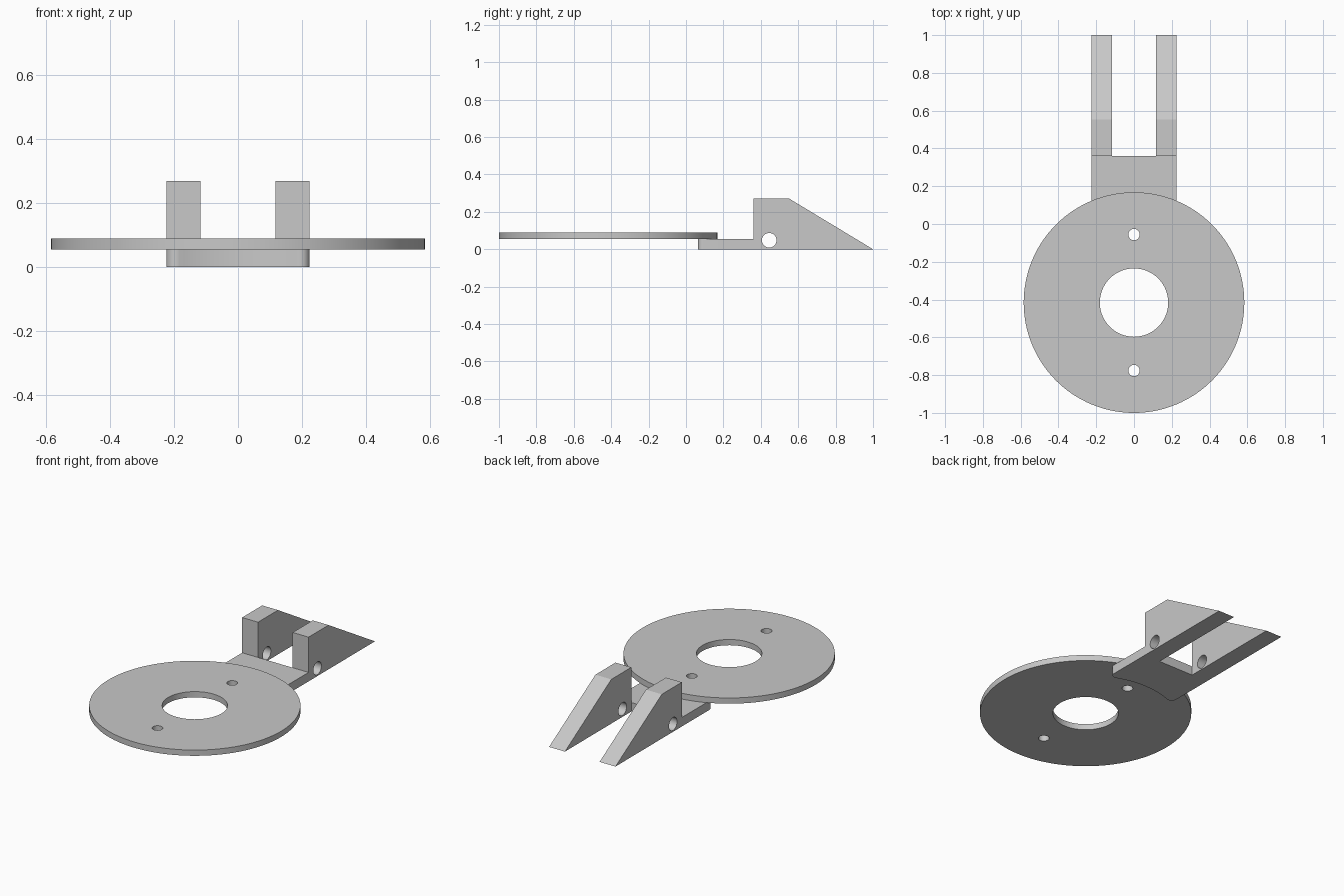
import bpy
import math
from math import cos, sin, pi
from mathutils import Matrix

cube = bpy.data.objects.get("Cube")
if cube:
    bpy.data.objects.remove(cube, do_unlink=True)

grey = bpy.data.materials.new("plain grey")
grey.use_nodes = True
colour = (0.58, 0.58, 0.58, 1)
grey.diffuse_color = colour
grey.node_tree.nodes["Principled BSDF"].inputs["Base Color"].default_value = colour


def arc(cx, cy, r, start, end, steps):
    return [(cx + r * cos(start + (end - start) * i / steps),
             cy + r * sin(start + (end - start) * i / steps))
            for i in range(steps + 1)]


def circle(cx, cy, r, steps):
    return arc(cx, cy, r, 0, 2 * pi, steps)[:-1]


def extrude(name, loops, low, high, turn=Matrix()):
    """Extrude a closed outline, with holes, from low to high."""
    curve = bpy.data.curves.new(name + "_outline", 'CURVE')
    curve.dimensions = '2D'
    curve.fill_mode = 'BOTH'
    curve.extrude = (high - low) / 2
    for loop in loops:
        spline = curve.splines.new('POLY')
        spline.points.add(len(loop) - 1)
        for point, (x, y) in zip(spline.points, loop):
            point.co = (x, y, 0, 1)
        spline.use_cyclic_u = True
    obj = bpy.data.objects.new(name, curve)
    bpy.context.collection.objects.link(obj)
    bpy.ops.object.select_all(action='DESELECT')
    obj.select_set(True)
    bpy.context.view_layer.objects.active = obj
    bpy.ops.object.convert(target='MESH')
    obj = bpy.context.view_layer.objects.active
    obj.name = name
    mesh = obj.data
    mesh.transform(turn @ Matrix.Translation((0, 0, (low + high) / 2)))

    # Weld caps to walls and make normals consistent
    bpy.ops.object.mode_set(mode='EDIT')
    bpy.ops.mesh.select_all(action='SELECT')
    bpy.ops.mesh.remove_doubles(threshold=0.0001)
    bpy.ops.mesh.normals_make_consistent(inside=False)
    bpy.ops.object.mode_set(mode='OBJECT')
    bpy.ops.object.shade_smooth_by_angle(angle=math.radians(30))
    mesh.materials.clear()
    mesh.materials.append(grey)
    return obj


disc_y = -0.416
half_width = 0.224
thickness = 0.055

# Round disc with a centre opening and two screw holes
extrude("disc", [circle(0, disc_y, 0.584, 128),
                 circle(0, disc_y, 0.181, 64),
                 circle(0, disc_y + 0.36, 0.03, 32),
                 circle(0, disc_y - 0.36, 0.03, 32)], thickness, 0.09)

# Bracket plate: concave front edge blending into rounded corners
edge_r, corner_r = 0.515, 0.03
corner_x = half_width - corner_r
reach = edge_r + corner_r
corner_y = disc_y + math.sqrt(reach ** 2 - corner_x ** 2)
lean = math.asin(corner_x / reach)
corner = arc(corner_x, corner_y, corner_r, -pi / 2 - lean, 0, 12)
front_edge = arc(0, disc_y, edge_r, pi / 2 + lean, pi / 2 - lean, 24)[1:-1]
plate = (front_edge + corner + [(half_width, 0.36), (-half_width, 0.36)]
         + [(-x, y) for x, y in reversed(corner)])
extrude("bracket_plate", [plate], 0, thickness)

# Pair of wedge arms, each with a cross hole
side_on = Matrix(((0, 0, 1, 0), (1, 0, 0, 0), (0, 1, 0, 0), (0, 0, 0, 1)))
wedge = [(0.36, 0), (1, 0), (0.553, 0.27), (0.36, 0.27)]
hole = circle(0.445, 0.048, 0.039, 40)
extrude("left_arm", [wedge, hole], 0.117, half_width, side_on)
extrude("right_arm", [wedge, hole], -half_width, -0.117, side_on)
